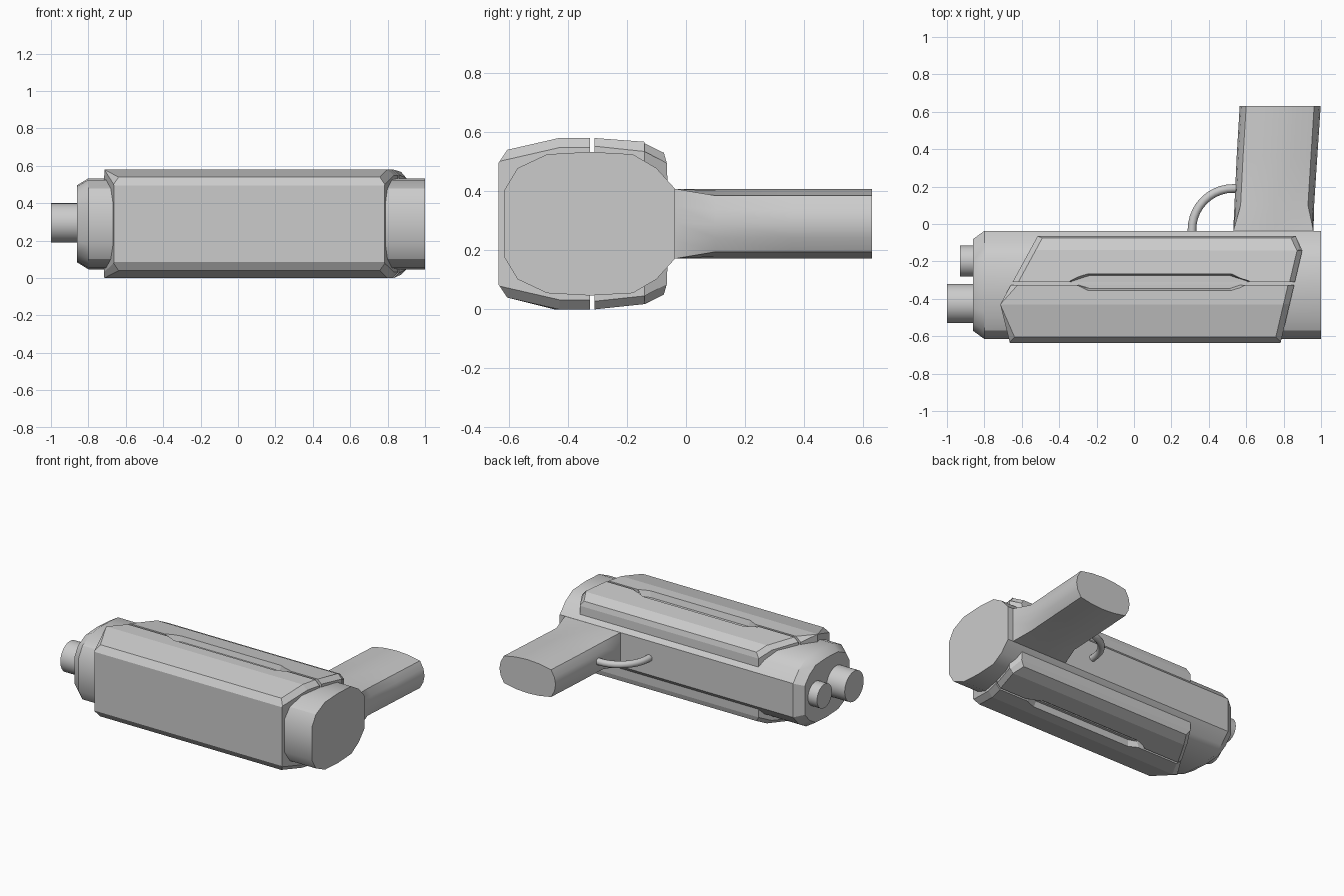
import bpy, bmesh, math
from mathutils import Vector

if "Cube" in bpy.data.objects:
    bpy.data.objects.remove(bpy.data.objects["Cube"])

ZC = 0.29          # height of the symmetry plane
YC = -0.325        # middle of the body


def finish(bm, name, smooth=None):
    bmesh.ops.recalc_face_normals(bm, faces=bm.faces[:])
    me = bpy.data.meshes.new(name)
    bm.to_mesh(me)
    bm.free()
    ob = bpy.data.objects.new(name, me)
    bpy.context.collection.objects.link(ob)
    if smooth:
        bpy.ops.object.select_all(action='DESELECT')
        ob.select_set(True)
        bpy.context.view_layer.objects.active = ob
        bpy.ops.object.shade_smooth_by_angle(angle=math.radians(smooth))
    return ob


def loft(rings):
    """Skin a list of closed rings and cap both ends."""
    bm = bmesh.new()
    vs = [[bm.verts.new(p) for p in r] for r in rings]
    n = len(vs[0])
    for a, b in zip(vs, vs[1:]):
        for i in range(n):
            j = (i + 1) % n
            bm.faces.new((a[i], a[j], b[j], b[i]))
    bm.faces.new(vs[0])
    bm.faces.new(vs[-1])
    bmesh.ops.recalc_face_normals(bm, faces=bm.faces[:])
    return bm


def mirror_z(half):
    """Complete a (y, z offset) half profile below the symmetry plane."""
    return half + [(y, -z) for y, z in reversed(half) if z > 0]


# Main body: faceted rounded section with a chamfered muzzle end
core = mirror_z([(-0.615, 0.113), (-0.57, 0.188), (-0.47, 0.235), (YC, 0.243),
                 (-0.18, 0.235), (-0.10, 0.188), (-0.037, 0.118)])


def core_ring(x, s):
    return [(x, YC + (y - YC) * s, ZC + z * s) for y, z in core]


finish(loft([core_ring(-0.86, 0.85), core_ring(-0.80, 1), core_ring(1.0, 1)]),
       "body", 32)


# Armour shells: extruded section, trimmed by slanted planes, bevelled ends
def shell(name, half, cuts):
    sec = mirror_z(half)
    bm = loft([[(x, y, ZC + z) for y, z in sec] for x in (-1.2, 1.2)])
    for p, q in cuts:                      # trim line p -> q in plan view
        d = Vector((q[0] - p[0], q[1] - p[1], 0)).normalized()
        no = Vector((d.y, -d.x, 0))
        if no.x * p[0] < 0:
            no = -no
        bmesh.ops.bisect_plane(bm, geom=bm.verts[:] + bm.edges[:] + bm.faces[:],
                               plane_co=(p[0], p[1], 0), plane_no=no, clear_outer=True)
        rim = [e for e in bm.edges if e.is_boundary]
        if rim:
            bmesh.ops.contextual_create(bm, geom=rim)
    bmesh.ops.recalc_face_normals(bm, faces=bm.faces[:])
    bm.normal_update()
    edges = []
    for e in bm.edges:
        if len(e.link_faces) == 2:
            a, b = sorted(e.link_faces, key=lambda f: abs(f.normal.z))
            if abs(a.normal.x) > 0.5 and abs(b.normal.z) > 0.6:
                edges.append(e)
    bmesh.ops.bevel(bm, geom=edges, offset=0.032, segments=1, affect='EDGES',
                    profile=0.5, clamp_overlap=True)
    return finish(bm, name)


back_line = ((0.90, -0.14), (0.785, -0.63))
nose_line = ((-0.51, -0.055), (-0.715, -0.43))
front_shell = shell("front_shell",
                    [(-0.635, 0.205), (-0.605, 0.25), (-0.43, 0.29), (-0.325, 0.29)],
                    [back_line, nose_line, ((-0.715, -0.43), (-0.665, -0.63))])
rear_shell = shell("rear_shell",
                   [(-0.31, 0.29), (-0.14, 0.272), (-0.075, 0.24), (-0.065, 0.205),
                    (-0.063, 0.15)],
                   [back_line, nose_line, ((0.86, -0.055), (0.90, -0.14))])

# Long tapered recess cut across the seam on both sides
slot = [(-0.48, 0.005), (-0.385, 0.045), (0.385, 0.045), (0.48, 0.005),
        (0.48, -0.005), (0.385, -0.045), (-0.385, -0.045), (-0.48, -0.005)]
for side, sg in (("upper", 1), ("lower", -1)):
    cutter = finish(loft([[(0.137 + x * sx, -0.31 + y * sy, ZC + sg * dz) for x, y in slot]
                          for sx, sy, dz in ((0.98, 0.75, 0.25), (1.02, 1.25, 0.33))]),
                    side + "_slot_cutter")
    cutter.hide_render = True
    cutter.hide_viewport = True
    cutter.display_type = 'WIRE'
    for ob in (front_shell, rear_shell):
        m = ob.modifiers.new(side + "_slot", 'BOOLEAN')
        m.operation = 'DIFFERENCE'
        m.solver = 'EXACT'
        m.object = cutter


# Barrels
def barrel(name, y, r, x0, x1=-0.84, n=32):
    rings = [[(x, y + r * math.cos(2 * math.pi * i / n),
               ZC + 0.005 + r * math.sin(2 * math.pi * i / n)) for i in range(n)]
             for x in (x0, x1)]
    finish(loft(rings), name, 32)


barrel("main_barrel", -0.425, 0.105, -1.0)
barrel("small_barrel", -0.198, 0.083, -0.93)


# Grip: rectangular root blending into a section with four bowed sides
def grip_ring(y, x0, x1, dx, cz, bow):
    a, b, ring = x0 + dx, x1 - dx, []
    ts = (-1, -0.5, 0, 0.5)
    for t in ts:
        ring.append((a - dx * (1 - t * t), y, ZC + cz * t))
    for t in ts:
        ring.append(((a + b) / 2 + (b - a) / 2 * t, y, ZC + cz + bow * (1 - t * t)))
    for t in ts:
        ring.append((b + dx * (1 - t * t), y, ZC - cz * t))
    for t in ts:
        ring.append(((a + b) / 2 - (b - a) / 2 * t, y, ZC - cz - bow * (1 - t * t)))
    return ring


finish(loft([grip_ring(-0.05, 0.53, 0.96, 0, 0.118, 0),
             grip_ring(-0.03, 0.531, 0.96, 0.002, 0.117, 0.001),
             grip_ring(0.10, 0.537, 0.963, 0.033, 0.095, 0.022),
             grip_ring(0.36, 0.549, 0.98, 0.034, 0.095, 0.022),
             grip_ring(0.63, 0.565, 0.998, 0.035, 0.095, 0.022)]), "grip", 30)

# Trigger guard: quarter-round tube between grip and body
path = [(0.57, 0.19, 90)]
path += [(0.53 + 0.22 * math.cos(math.radians(a)), -0.03 + 0.22 * math.sin(math.radians(a)), a)
         for a in range(90, 181, 9)]
path.append((0.31, -0.06, 180))
guard = []
for px, py, a in path:
    ca, sa = math.cos(math.radians(a)), math.sin(math.radians(a))
    guard.append([(px + 0.023 * math.cos(k * math.pi / 6) * ca,
                   py + 0.023 * math.cos(k * math.pi / 6) * sa,
                   ZC + 0.023 * math.sin(k * math.pi / 6)) for k in range(12)])
finish(loft(guard), "trigger_guard", 40)
